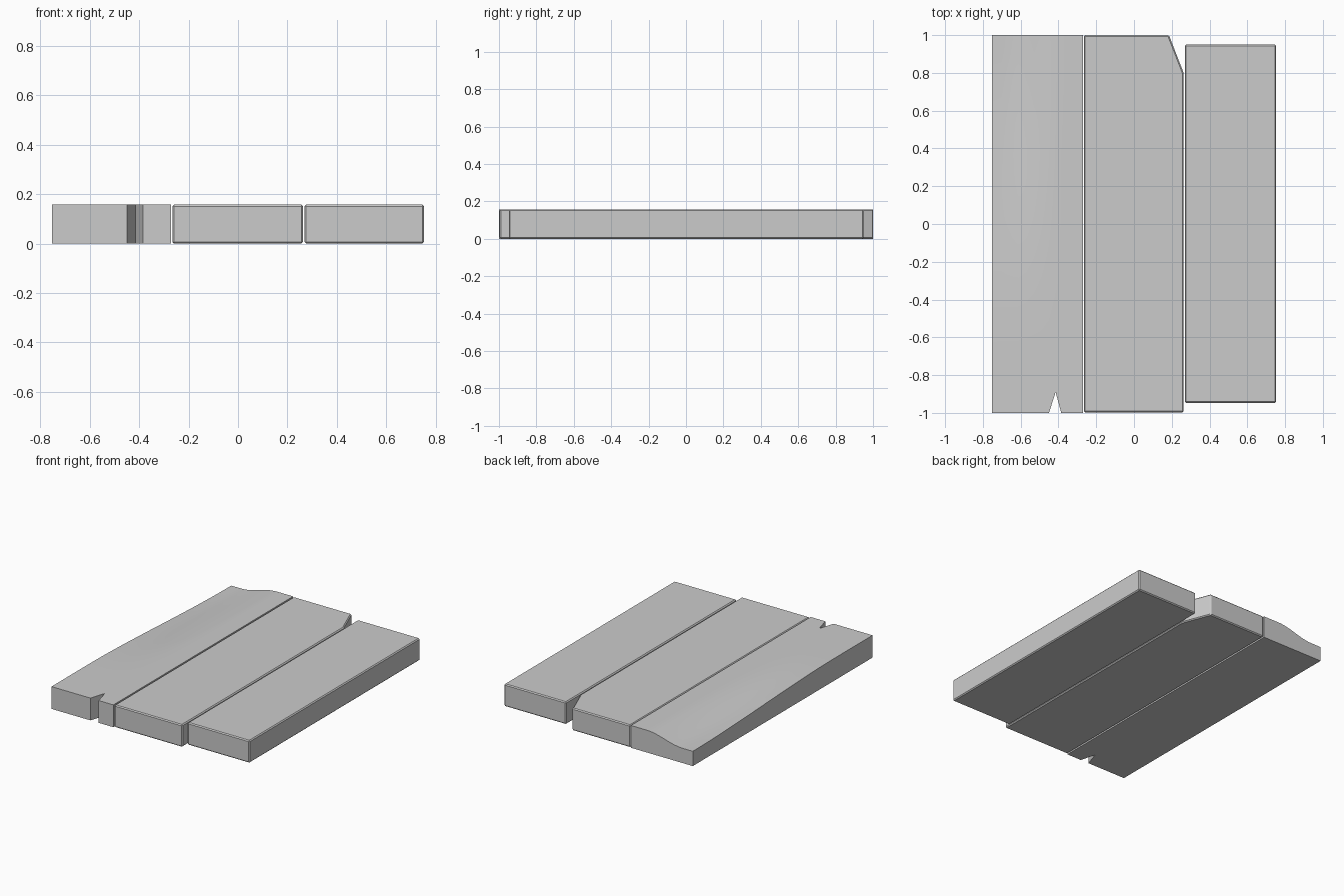
import bpy, bmesh

if "Cube" in bpy.data.objects:
    bpy.data.objects.remove(bpy.data.objects["Cube"])

H = 0.157


def smooth(t):
    t = max(0.0, min(1.0, t))
    return t * t * (3 - 2 * t)


def finish(bm, name, bevel=0.0):
    bmesh.ops.recalc_face_normals(bm, faces=bm.faces)
    me = bpy.data.meshes.new(name)
    bm.to_mesh(me)
    bm.free()
    ob = bpy.data.objects.new(name, me)
    bpy.context.collection.objects.link(ob)
    if bevel:
        mod = ob.modifiers.new("edge_bevel", "BEVEL")
        mod.width = bevel
        mod.segments = 1
        mod.limit_method = "ANGLE"
    return ob


def extrude_up(bm):
    geo = bmesh.ops.extrude_face_region(bm, geom=bm.faces[:])["geom"]
    top = [g for g in geo if isinstance(g, bmesh.types.BMVert)]
    for v in top:
        v.co.z += H
    return top


def plank(name, outline):
    bm = bmesh.new()
    bm.faces.new([bm.verts.new((x, y, 0)) for x, y in outline])
    extrude_up(bm)
    return finish(bm, name, 0.007)


# Middle plank with a broken back corner, and shorter right plank
plank("middle_plank", [(-0.266, -0.997), (0.263, -0.997), (0.263, 0.80),
                       (0.185, 1.0), (-0.266, 1.0)])
plank("right_plank", [(0.269, -0.947), (0.753, -0.947), (0.753, 0.95), (0.269, 0.95)])

# Left plank: grid with a V notch in the front end and a worn back corner
xs = [-0.753, -0.70, -0.655, -0.61, -0.57, -0.53, -0.49, -0.45, -0.415, -0.385, -0.33, -0.271]
rows = 24
bm = bmesh.new()
grid = []
for x in xs:
    front = -0.89 if x == -0.415 else -1.0
    grid.append([bm.verts.new((x, front + (1 - front) * j / rows, 0))
                 for j in range(rows + 1)])
for a, b in zip(grid, grid[1:]):
    for j in range(rows):
        bm.faces.new((a[j], b[j], b[j + 1], a[j + 1]))
for v in extrude_up(bm):
    across = smooth((-0.40 - v.co.x) / 0.27)
    along = smooth((v.co.y + 0.6) / 1.6)
    v.co.z -= 0.053 * across * along
left = finish(bm, "left_plank")
bpy.context.view_layer.objects.active = left
left.select_set(True)
bpy.ops.object.shade_smooth_by_angle(angle=0.52)
